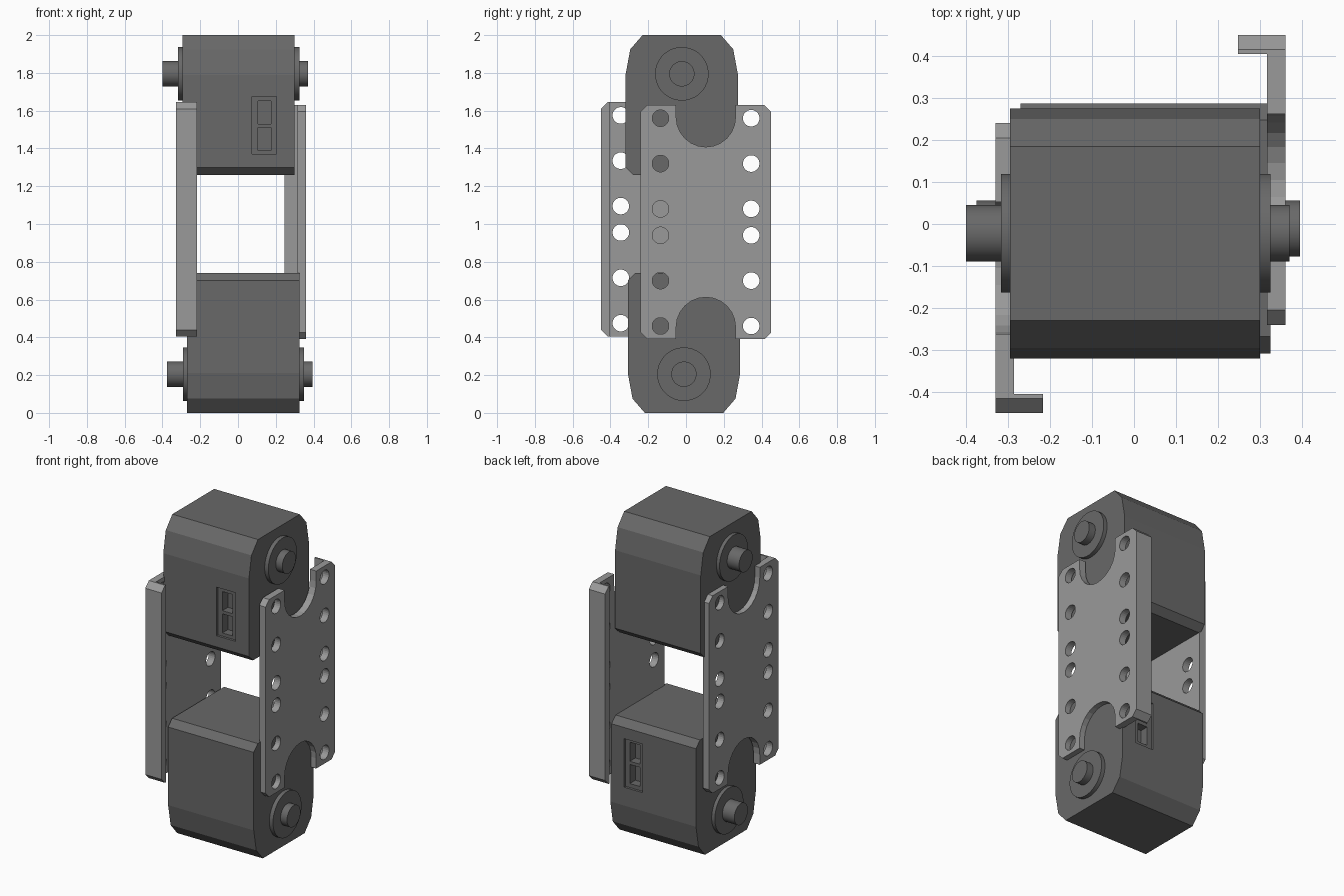
import bpy, bmesh, math
from mathutils import Matrix

if "Cube" in bpy.data.objects:
    bpy.data.objects.remove(bpy.data.objects["Cube"])


def make_material(name, value):
    mat = bpy.data.materials.new(name)
    mat.use_nodes = True
    colour = (value, value, value, 1)
    mat.diffuse_color = colour
    mat.node_tree.nodes["Principled BSDF"].inputs["Base Color"].default_value = colour
    return mat


DARK = make_material("dark grey plastic", 0.14)
LIGHT = make_material("light grey metal", 0.32)


def prism(name, profile, x0, x1, mat):
    """Extrude a (y, z) outline along x."""
    bm = bmesh.new()
    face = bm.faces.new([bm.verts.new((x0, y, z)) for y, z in profile])
    out = bmesh.ops.extrude_face_region(bm, geom=[face])
    verts = [g for g in out["geom"] if isinstance(g, bmesh.types.BMVert)]
    bmesh.ops.translate(bm, verts=verts, vec=(x1 - x0, 0, 0))
    bmesh.ops.recalc_face_normals(bm, faces=bm.faces)
    mesh = bpy.data.meshes.new(name)
    bm.to_mesh(mesh)
    bm.free()
    mesh.materials.append(mat)
    ob = bpy.data.objects.new(name, mesh)
    bpy.context.collection.objects.link(ob)
    return ob


def rect(y0, y1, z0, z1):
    return [(y0, z0), (y1, z0), (y1, z1), (y0, z1)]


def circle(y, z, r, sides=32):
    angles = [2 * math.pi * (i + 0.5) / sides for i in range(sides)]
    return [(y + r * math.cos(a), z + r * math.sin(a)) for a in angles]


def cut(ob, cutters):
    """Subtract each cutter, then discard it."""
    bpy.context.view_layer.objects.active = ob
    for c in cutters:
        mod = ob.modifiers.new("cut", "BOOLEAN")
        mod.operation, mod.solver, mod.object = "DIFFERENCE", "EXACT", c
        bpy.ops.object.modifier_apply(modifier=mod.name)
        bpy.data.objects.remove(c)


def smooth(ob):
    bpy.ops.object.select_all(action="DESELECT")
    ob.select_set(True)
    bpy.context.view_layer.objects.active = ob
    bpy.ops.object.shade_smooth_by_angle(angle=math.radians(20))


def motor(prefix, matrix):
    # Housing with bevelled crown and chamfered foot
    outline = [(-0.23, 2), (-0.295, 1.925), (-0.32, 1.79), (-0.32, 1.3), (-0.28, 1.26),
               (0.235, 1.26), (0.275, 1.3), (0.275, 1.79), (0.25, 1.925), (0.185, 2)]
    body = prism(prefix + "_motor_housing", outline, -0.295, 0.3, DARK)
    # Cable socket: shallow recess with two deep pockets
    cutters = [prism("cutter", rect(-0.4, -0.305, 1.37, 1.675), 0.075, 0.205, DARK)]
    for z in (1.39, 1.53):
        cutters.append(prism("cutter", rect(-0.4, -0.25, z, z + 0.12), 0.105, 0.175, DARK))
    cut(body, cutters)
    # Output hubs and shaft stubs on both sides
    parts = [body]
    for side, inner, hub, tip in (("right", -0.29, -0.317, -0.4), ("left", 0.295, 0.325, 0.37)):
        parts.append(prism(f"{prefix}_{side}_hub", circle(-0.022, 1.795, 0.142), inner, hub, DARK))
        parts.append(prism(f"{prefix}_{side}_shaft", circle(-0.022, 1.795, 0.067), inner, tip, DARK))
    for ob in parts:
        ob.data.transform(matrix)
    for ob in parts[1:]:
        smooth(ob)


def bracket(name, matrix):
    # Chamfered L-section: side plate plus a flange along one edge
    y0, y1, z0, z1, c = -0.24, 0.45, 0.39, 1.63, 0.035
    outline = [(y0 + c, z0), (y1 - c, z0), (y1, z0 + c), (y1, z1 - c),
               (y1 - c, z1), (y0 + c, z1), (y0, z1 - c), (y0, z0 + c)]
    plate = prism(name, outline, 0.247, 0.36, LIGHT)
    cutters = [prism("cutter", rect(-0.5, 0.405, 0, 2), 0.1, 0.316, LIGHT)]
    mid_y, mid_z = (y0 + y1) / 2, (z0 + z1) / 2
    # Round-ended notches clearing the hubs
    r = 0.157
    for s in (1, -1):
        arc = [(mid_y - r * math.cos(math.pi * i / 12),
                mid_z + s * (0.555 - r * math.sin(math.pi * i / 12))) for i in range(13)]
        notch = arc + [(mid_y + r, mid_z + s * 0.8), (mid_y - r, mid_z + s * 0.8)]
        cutters.append(prism("cutter", notch, 0.2, 0.5, LIGHT))
    # Two columns of screw holes
    for dy in (-0.24, 0.24):
        for dz in (0.07, 0.31, 0.55):
            for s in (1, -1):
                hole = circle(mid_y + dy, mid_z + s * dz, 0.044, 24)
                cutters.append(prism("cutter", hole, 0.28, 0.5, LIGHT))
    cut(plate, cutters)
    plate.data.transform(matrix)


motor("upper", Matrix.Identity(4))
motor("lower", Matrix.Translation((0.025, -0.033, 2)) @ Matrix.Rotation(math.pi, 4, "X"))
bracket("left_bracket", Matrix.Identity(4))
bracket("right_bracket", Matrix.Translation((0.031, 0, 0.015)) @ Matrix.Rotation(math.pi, 4, "Z"))
